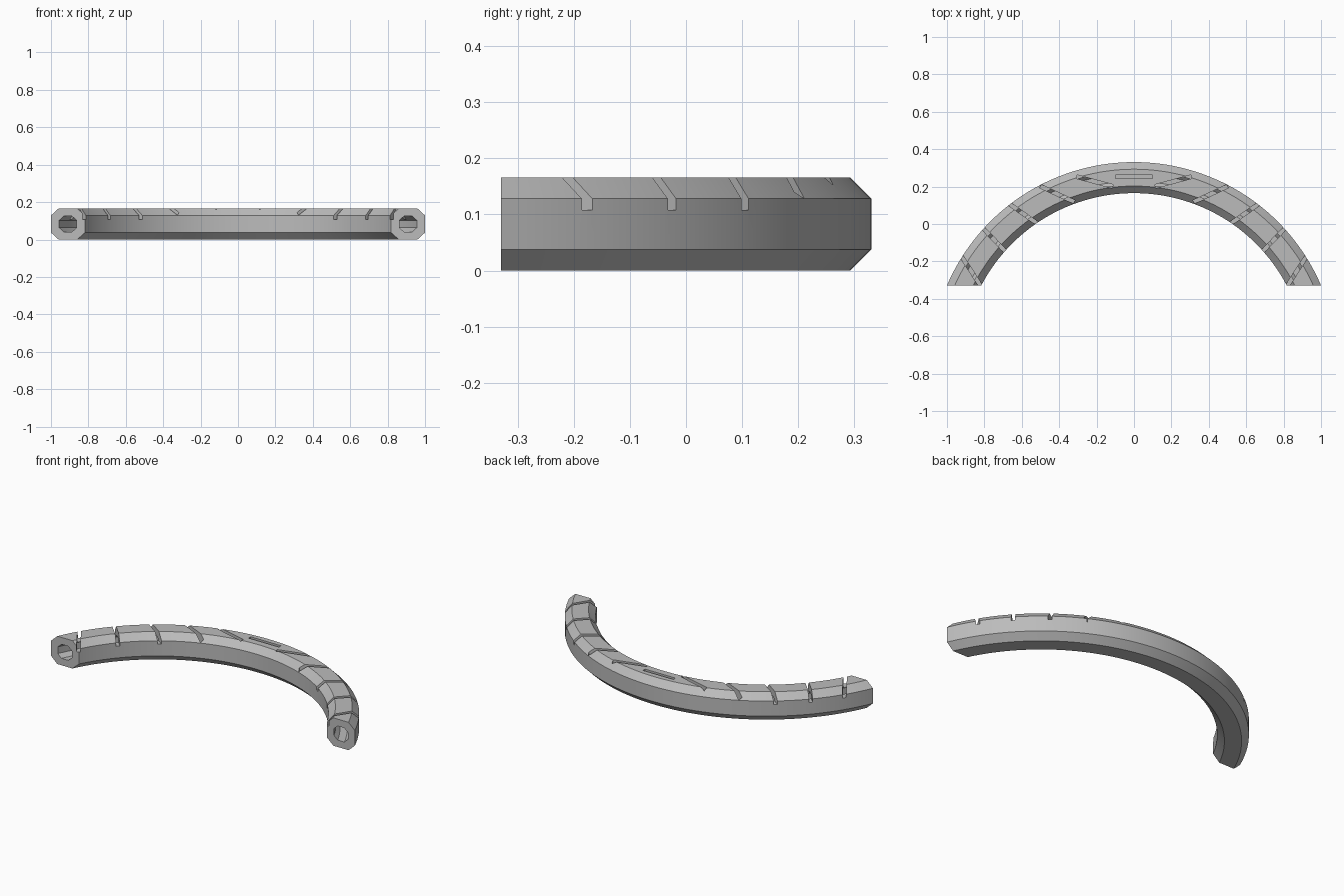
import bpy, bmesh
from math import asin, atan2, cos, sin, pi, radians
from mathutils import Matrix, Vector

if "Cube" in bpy.data.objects:
    bpy.data.objects.remove(bpy.data.objects["Cube"])

CENTRE_Y = -0.757   # centre of the arc
MID_R = 1.005       # radius of the tube's centre line
MID_Z = 0.083
SEGMENTS = 72

grey = bpy.data.materials.new("plain grey")
grey.use_nodes = True
grey.diffuse_color = (0.5, 0.5, 0.5, 1)
grey.node_tree.nodes["Principled BSDF"].inputs["Base Color"].default_value = (0.5, 0.5, 0.5, 1)


def make_object(name, bm):
    bmesh.ops.recalc_face_normals(bm, faces=bm.faces)
    mesh = bpy.data.meshes.new(name)
    bm.to_mesh(mesh)
    bm.free()
    mesh.materials.append(grey)
    obj = bpy.data.objects.new(name, mesh)
    bpy.context.collection.objects.link(obj)
    return obj


def octagon_arc(name, half, chamfer, end_y):
    """Sweep a chamfered square along the arc, ending flat at end_y."""
    c = half - chamfer
    profile = [(half, -c), (half, c), (c, half), (-c, half),
               (-half, c), (-half, -c), (-c, -half), (c, -half)]
    bm = bmesh.new()
    rings = []
    for i in range(SEGMENTS + 1):
        ring = []
        for dr, dz in profile:
            r = MID_R + dr
            start = asin((end_y - CENTRE_Y) / r)
            t = start + (pi - 2 * start) * i / SEGMENTS
            ring.append(bm.verts.new((r * cos(t), CENTRE_Y + r * sin(t), MID_Z + dz)))
        rings.append(ring)
    for a, b in zip(rings, rings[1:]):
        for k in range(8):
            n = (k + 1) % 8
            bm.faces.new((a[k], a[n], b[n], b[k]))
    bm.faces.new(rings[0])
    bm.faces.new(rings[-1])
    return make_object(name, bm)


def slot_cutter(name, x, y, angle):
    """Long thin box that cuts a slot in the top."""
    bm = bmesh.new()
    bmesh.ops.create_cube(bm, size=1)
    place = (Matrix.Translation((x, y, 0.158)) @ Matrix.Rotation(angle, 4, "Z")
             @ Matrix.Diagonal((0.2, 0.02, 0.1, 1)))
    bmesh.ops.transform(bm, matrix=place, verts=bm.verts)
    return make_object(name, bm)


# Curved body and the channel running through it
body = octagon_arc("curved_tube", 0.083, 0.038, -0.33)
cutters = [octagon_arc("channel_cutter", 0.042, 0.022, -0.36)]

# Slanted slots, mirrored about the middle
cutters.append(slot_cutter("middle_slot_cutter", 0, 0.252, 0))
slots = [(0.21, 0.227, 15), (0.41, 0.16, 25), (0.592, 0.055, 35),
         (0.747, -0.085, 46), (0.87, -0.253, 57)]
for i, (x, y, degrees) in enumerate(slots):
    for side, word in ((1, "left"), (-1, "right")):
        cutters.append(slot_cutter(f"{word}_slot_cutter_{i + 1}", side * x, y, side * radians(degrees)))

for cutter in cutters:
    cutter.hide_render = True
    cutter.hide_set(True)
    cut = body.modifiers.new(cutter.name, "BOOLEAN")
    cut.operation = "DIFFERENCE"
    cut.solver = "EXACT"
    cut.object = cutter

# Apply the cuts, then remove the helpers
bpy.context.view_layer.update()
result = bpy.data.meshes.new_from_object(body.evaluated_get(bpy.context.evaluated_depsgraph_get()))
body.modifiers.clear()
body.data = result
for cutter in cutters:
    bpy.data.objects.remove(cutter)

# Smooth curve with crisp edges
bpy.ops.object.select_all(action="DESELECT")
body.select_set(True)
bpy.context.view_layer.objects.active = body
bpy.ops.object.shade_smooth_by_angle(angle=radians(25))
